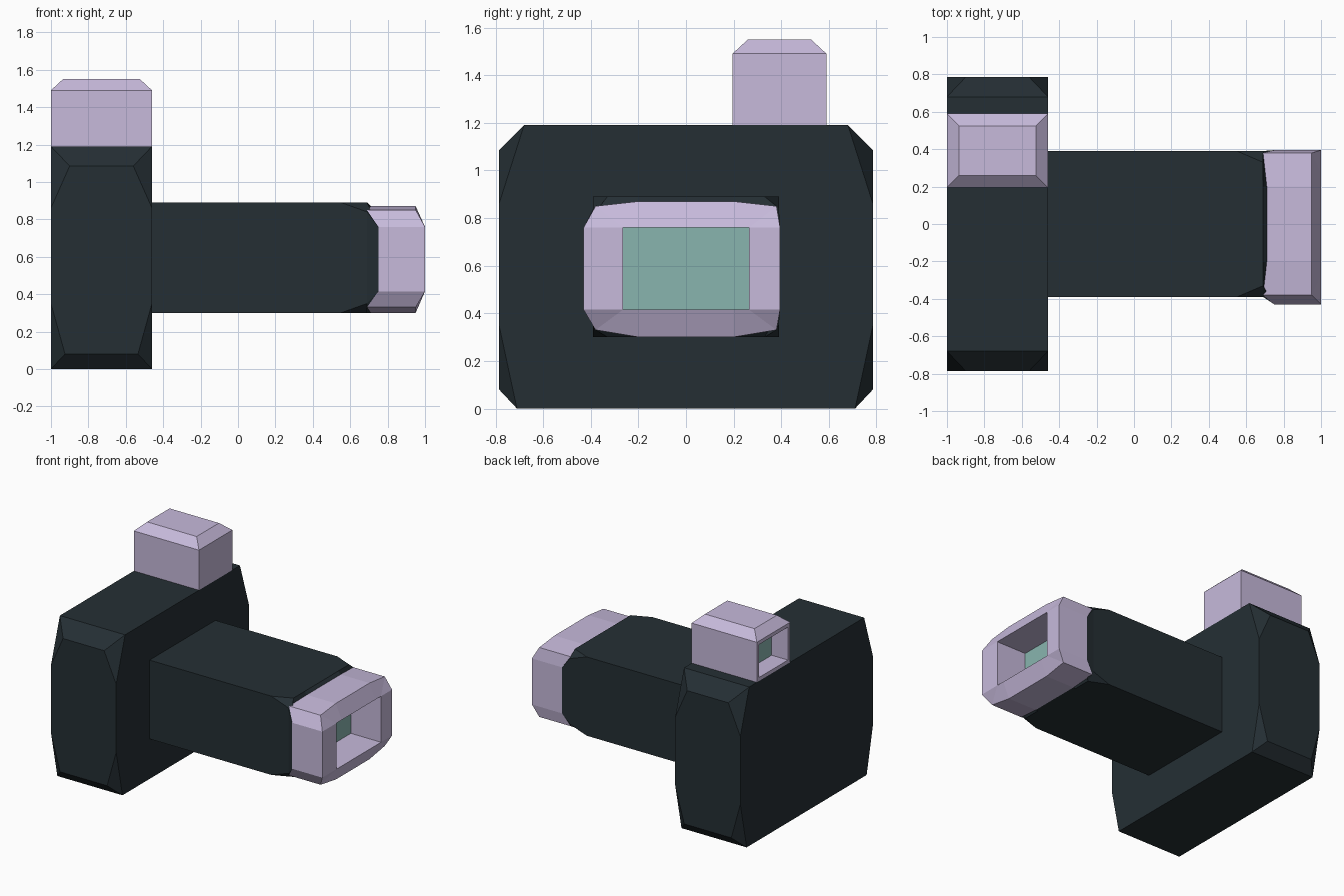
import bpy, bmesh

if "Cube" in bpy.data.objects:
    bpy.data.objects.remove(bpy.data.objects["Cube"])


def material(name, rgb):
    m = bpy.data.materials.new(name)
    m.diffuse_color = (*rgb, 1)
    m.use_nodes = True
    m.node_tree.nodes["Principled BSDF"].inputs["Base Color"].default_value = m.diffuse_color
    return m


DARK = material("dark_casing", (0.018, 0.028, 0.034))
LILAC = material("lilac_trim", (0.57, 0.49, 0.71))
TEAL = material("teal_glass", (0.25, 0.46, 0.43))


def finish(bm, name, mat):
    bmesh.ops.remove_doubles(bm, verts=bm.verts, dist=1e-4)
    bmesh.ops.recalc_face_normals(bm, faces=bm.faces)
    me = bpy.data.meshes.new(name)
    bm.to_mesh(me)
    bm.free()
    me.materials.append(mat)
    ob = bpy.data.objects.new(name, me)
    bpy.context.collection.objects.link(ob)
    return ob


def hull(points):
    bm = bmesh.new()
    for p in points:
        bm.verts.new(p)
    bmesh.ops.convex_hull(bm, input=bm.verts)
    bmesh.ops.dissolve_limit(bm, angle_limit=0.01, verts=bm.verts, edges=bm.edges)
    bm.normal_update()
    return bm


def loft(rings, name, mat):
    bm = bmesh.new()
    loops = [[bm.verts.new(p) for p in r] for r in rings]
    for a, b in zip(loops, loops[1:]):
        n = len(a)
        for i in range(n):
            j = (i + 1) % n
            bm.faces.new((a[i], a[j], b[j], b[i]))
    return finish(bm, name, mat)


def glass(name, x, y0, y1, z0, z1, facing):
    bm = bmesh.new()
    c = [(x, y0, z0), (x, y1, z0), (x, y1, z1), (x, y0, z1)]
    f = bm.faces.new([bm.verts.new(p) for p in c])
    f.normal_update()
    if f.normal.x * facing < 0:
        f.normal_flip()
    me = bpy.data.meshes.new(name)
    bm.to_mesh(me)
    bm.free()
    me.materials.append(TEAL)
    bpy.context.collection.objects.link(bpy.data.objects.new(name, me))


# camera body: slab with faceted ends; rows are (x inset, y, z)
rows = [(0, 0.68, 1.19), (0.10, 0.785, 1.085), (0, 0.785, 0.86),
        (0, 0.785, 0.35), (0.075, 0.785, 0.08), (0, 0.71, 0)]
finish(hull([(x, s * y, z) for d, y, z in rows for s in (-1, 1)
             for x in (-1 + d, -0.46 - d)]), "camera_body", DARK)

# viewfinder: chamfered block with a recessed eyepiece at the rear
vf = hull([(x, y, z) for d, z in ((0, 1.19), (0, 1.49), (0.065, 1.55))
           for x in (-1 + d, -0.46 - d) for y in (0.195 + d, 0.59 - d)])
rear = min(vf.faces, key=lambda f: f.normal.x)
bmesh.ops.inset_individual(vf, faces=[rear], thickness=0.038)
new = bmesh.ops.extrude_discrete_faces(vf, faces=[rear])["faces"]
bmesh.ops.translate(vf, verts=new[0].verts, vec=(0.135, 0, 0))
ys = [v.co.y for v in new[0].verts]
zs = [v.co.z for v in new[0].verts]
vf_rect = (min(ys), max(ys), min(zs), max(zs))
bmesh.ops.delete(vf, geom=new, context='FACES_ONLY')
finish(vf, "viewfinder", LILAC)
glass("viewfinder_glass", -0.865, *vf_rect, -1)

# hood cross-section: (y, z, back x, front x)
hood = [(-0.43, 0.76, 0.75, 1.0), (-0.38, 0.85, 0.69, 0.95), (-0.2, 0.87, 0.71, 0.95),
        (0.2, 0.87, 0.71, 0.95), (0.38, 0.85, 0.69, 0.95), (0.395, 0.76, 0.75, 1.0),
        (0.395, 0.415, 0.75, 1.0), (0.38, 0.33, 0.69, 0.95), (0.2, 0.30, 0.71, 0.95),
        (-0.2, 0.30, 0.71, 0.95), (-0.38, 0.33, 0.69, 0.95), (-0.43, 0.415, 0.75, 1.0)]
back = [(b, y, z) for y, z, b, f in hood]
front = [(f, y, z) for y, z, b, f in hood]


def opening(x):
    return [(x, max(-0.265, min(0.265, y)), max(0.415, min(0.76, z)))
            for y, z, b, f in hood]


# lens hood with a rectangular opening and glass deep inside
loft([back, front, opening(1.0), opening(0.75)], "lens_hood", LILAC)
glass("lens_glass", 0.75, -0.265, 0.265, 0.415, 0.76, 1)

# lens barrel: square tube with clipped corners, closing onto the hood
half = [(-0.39, 0.84), (-0.33, 0.89), (-0.2, 0.89), (0.2, 0.89), (0.33, 0.89), (0.39, 0.84)]
end = half + [(-y, 1.19 - z) for y, z in half]
square = [(0.39 * (1 if y > 0 else -1) if abs(y) > 0.25 else y,
           0.89 if z > 0.6 else 0.30) for y, z in end]
loft([[(-0.46, y, z) for y, z in square], [(0.55, y, z) for y, z in square],
      [(0.69, y, z) for y, z in end], back], "lens_barrel", DARK)
